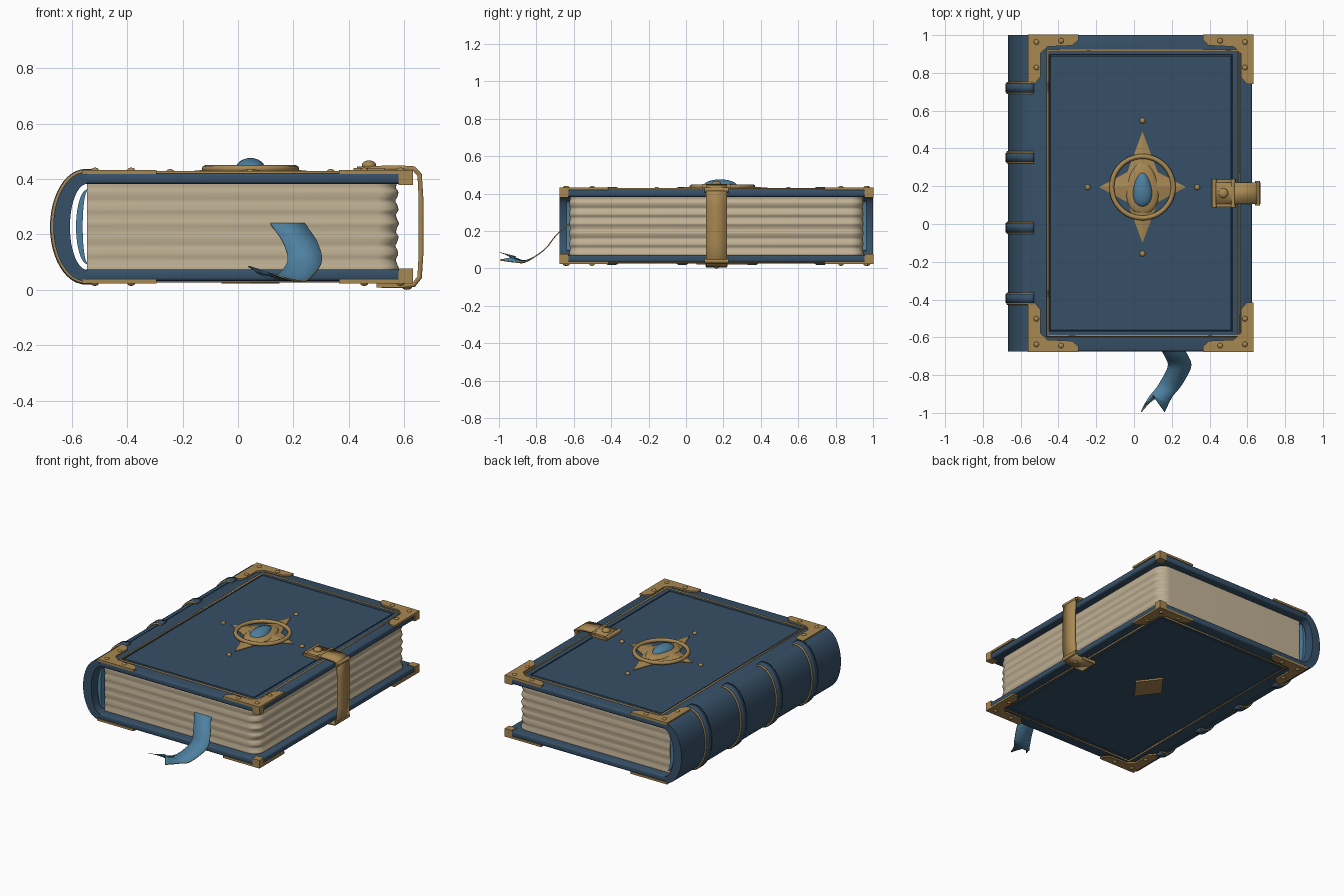
import bpy, bmesh, math
from mathutils import Vector

old = bpy.data.objects.get("Cube")
if old:
    bpy.data.objects.remove(old, do_unlink=True)

CX, CY, MID = 0.035, 0.163, 0.2275      # centre of the cover, mid height
EX, EY = 0.045, 0.195                   # centre of the ornaments
Y0, Y1 = -0.675, 1.0                    # ends of the book


def material(name, rgb):
    m = bpy.data.materials.new(name)
    m.use_nodes = True
    m.diffuse_color = (*rgb, 1)
    m.node_tree.nodes["Principled BSDF"].inputs["Base Color"].default_value = (*rgb, 1)
    return m


NAVY = material("navy leather", (0.037, 0.08, 0.135))
GOLD = material("old gold", (0.39, 0.245, 0.085))
PAPER = material("parchment", (0.53, 0.44, 0.30))
BLUE = material("light blue", (0.075, 0.215, 0.35))


def finish(bm, name, *mats, flip=False, angle=35):
    """Turn a bmesh into an object; flip mirrors it to the back cover."""
    if flip:
        for v in bm.verts:
            v.co.z = 2 * MID - v.co.z
    bmesh.ops.recalc_face_normals(bm, faces=bm.faces)
    me = bpy.data.meshes.new(name)
    bm.to_mesh(me)
    bm.free()
    for m in mats:
        me.materials.append(m)
    me.shade_smooth()
    me.set_sharp_from_angle(angle=math.radians(angle))
    ob = bpy.data.objects.new(name, me)
    bpy.context.collection.objects.link(ob)
    return ob


def loft(name, rings, mat, flip=False, angle=35):
    """Skin closed rings of points and cap both ends."""
    bm = bmesh.new()
    vs = [[bm.verts.new(p) for p in ring] for ring in rings]
    n = len(vs[0])
    for a, b in zip(vs, vs[1:]):
        for i in range(n):
            bm.faces.new((a[i], a[(i + 1) % n], b[(i + 1) % n], b[i]))
    bm.faces.new(vs[0])
    bm.faces.new(vs[-1])
    return finish(bm, name, mat, flip=flip, angle=angle)


def plate(name, outline, z0, z1, mat, flip=False):
    return loft(name, [[(x, y, z) for x, y in outline] for z in (z0, z1)], mat, flip)


def box(name, x0, x1, y0, y1, z0, z1, mat, flip=False):
    return plate(name, [(x0, y0), (x1, y0), (x1, y1), (x0, y1)], z0, z1, mat, flip)


def strip(name, rows, thick, *mats):
    """Open sheet from rows of points, given thickness."""
    bm = bmesh.new()
    vs = [[bm.verts.new(p) for p in row] for row in rows]
    for a, b in zip(vs, vs[1:]):
        for i in range(len(a) - 1):
            bm.faces.new((a[i], a[i + 1], b[i + 1], b[i]))
    ob = finish(bm, name, *mats)
    mod = ob.modifiers.new("thickness", 'SOLIDIFY')
    mod.thickness, mod.offset = thick, 0
    mod.material_offset_rim = len(mats) - 1
    return ob


def dome(name, centre, size, mat, flip=False, taper=0.0):
    bm = bmesh.new()
    bmesh.ops.create_uvsphere(bm, u_segments=24, v_segments=12, radius=1)
    for v in bm.verts:
        x, y, z = v.co
        v.co = Vector(centre) + Vector((x * (1 - taper * y) * size[0], y * size[1], z * size[2]))
    return finish(bm, name, mat, flip=flip, angle=60)


def wire(name, pts, radius, mat, cyclic=False):
    cu = bpy.data.curves.new(name, 'CURVE')
    cu.dimensions, cu.bevel_depth, cu.bevel_resolution = '3D', radius, 2
    sp = cu.splines.new('POLY')
    sp.points.add(len(pts) - 1)
    for p, co in zip(sp.points, pts):
        p.co = (*co, 1)
    sp.use_cyclic_u = cyclic
    cu.materials.append(mat)
    bpy.context.collection.objects.link(bpy.data.objects.new(name, cu))


def smooth_path(pts, steps=6):
    """Catmull-Rom samples through the points."""
    p = [Vector(q) for q in pts]
    p = [2 * p[0] - p[1]] + p + [2 * p[-1] - p[-2]]
    out = []
    for a, b, c, d in zip(p, p[1:], p[2:], p[3:]):
        for k in range(steps):
            t = k / steps
            out.append(b + (c - a) * t / 2 + (a * 2 - b * 5 + c * 4 - d) * t**2 / 2
                       + (b * 3 - a - c * 3 + d) * t**3 / 2)
    return out + [p[-2]]


def arc(cx, rx, rz, n=24):
    return [(cx - rx * math.sin(math.pi * i / n), MID + rz * math.cos(math.pi * i / n))
            for i in range(n + 1)]


# Page block: rounded fore-edge corners and rippled leaves
def page_ring(z, wave):
    x1, y0, y1, r = 0.575 + 0.007 * wave, -0.622 - 0.002 * wave, 0.947 + 0.002 * wave, 0.07
    ring = [(-0.545, y1, z), (-0.545, y0, z)]
    for cy, start in ((y0 + r, -90), (y1 - r, 0)):
        for k in range(9):
            a = math.radians(start + k * 90 / 8)
            ring.append((x1 - r + r * math.cos(a), cy + r * math.sin(a), z))
    return ring


loft("page_block", [page_ring(0.065 + 0.325 * i / 50, math.sin(i * 0.76) * (0.7 + 0.3 * math.sin(i)))
                    for i in range(51)], PAPER, angle=50)

# Spine shell and the lining inside it
for name, outer, inner, y0, y1, mat in (
        ("spine", arc(-0.55, 0.117, 0.197), arc(-0.545, 0.062, 0.155), Y0, Y1, NAVY),
        ("spine_lining", arc(-0.543, 0.042, 0.135), arc(-0.543, 0.018, 0.13), -0.64, 0.965, BLUE)):
    section = outer + inner[::-1]
    loft(name, [[(x, y, z) for x, z in section] for y in (y0, y1)], mat)

# Raised spine bands with gold edging
for n, y in enumerate((0.72, 0.353, -0.02, -0.395)):
    path = [(-0.53, MID + 0.2)] + arc(-0.55, 0.12, 0.2) + [(-0.53, MID - 0.2)]
    strip(f"spine_band_{n}", [[(x, y + s, z) for s in (-0.024, 0.024)] for x, z in path], 0.018, NAVY)
    for s in (-0.027, 0.027):
        wire(f"band_edging_{n}", [(x, y + s, z) for x, z in path], 0.006, GOLD)

# Corner fitting outline, as distances inward from the cover corner
CORNER = [(0, 0), (0.268, 0), (0.268, 0.028), (0.235, 0.058), (0.105, 0.064),
          (0.066, 0.1), (0.066, 0.225), (0.035, 0.262), (0, 0.262)]

for side, flip in (("front", False), ("back", True)):
    # Cover board with rounded edges and a grooved panel
    bm = bmesh.new()
    bmesh.ops.create_cube(bm, size=1)
    for v in bm.verts:
        v.co = (CX + v.co.x * 1.18, CY + v.co.y * (Y1 - Y0), 0.4025 + v.co.z * 0.04)
    bmesh.ops.bevel(bm, geom=bm.edges[:], offset=0.011, segments=3, profile=0.5, affect='EDGES')
    bm.normal_update()
    panel = max((f for f in bm.faces if f.normal.z > 0.9), key=lambda f: f.calc_area())
    for width, depth in ((0.132, 0), (0.003, -0.009), (0.005, 0), (0.003, 0.009)):
        bmesh.ops.inset_region(bm, faces=[panel], thickness=width, depth=depth)
    finish(bm, side + "_cover", NAVY, flip=flip)

    # Gold border line
    z = 2 * MID - 0.4225 if flip else 0.4225
    wire(side + "_border", [(-0.457, -0.592, z), (0.556, -0.592, z), (0.556, 0.92, z), (-0.457, 0.92, z)],
         0.007, GOLD, True)

    # Corner fittings with rivets; the fore-edge ones wrap the board
    for sx in (-1, 1):
        for sy in (-1, 1):
            def at(u, v):
                return CX + sx * (0.597 - u), CY + sy * (0.84 - v)
            plate(side + "_corner", [at(u, v) for u, v in CORNER], 0.418, 0.432, GOLD, flip)
            for u, v in ((0.045, 0.04), (0.176, 0.033), (0.045, 0.175)):
                dome(side + "_corner_rivet", (*at(u, v), 0.432), (0.014, 0.014, 0.009), GOLD, flip)
            if sx > 0:
                (xa, ya), (xb, yb) = at(0, 0), at(0.053, 0.048)
                box(side + "_corner_cap", xb, xa, ya, yb, 0.378, 0.431, GOLD, flip)

# Four-pointed star with ridged arms
bm = bmesh.new()
tips = [(0.23, 0), (0.08, 0.08), (0, 0.295), (-0.08, 0.08), (-0.23, 0), (-0.08, -0.08), (0, -0.295), (0.08, -0.08)]
low = [bm.verts.new((EX + x, EY + y, 0.415)) for x, y in tips]
rim = [bm.verts.new((EX + x, EY + y, 0.427)) for x, y in tips]
apex = bm.verts.new((EX, EY, 0.45))
for i in range(8):
    j = (i + 1) % 8
    bm.faces.new((low[i], low[j], rim[j], rim[i]))
    bm.faces.new((rim[i], rim[j], apex))
finish(bm, "star", GOLD, angle=10)

# Ring, bezel, gem and outlying beads
wire("star_ring", [(EX + 0.163 * math.cos(a), EY + 0.163 * math.sin(a), 0.437)
                   for a in (math.tau * i / 48 for i in range(48))], 0.013, GOLD, True)
dome("gem_bezel", (EX, EY - 0.005, 0.43), (0.085, 0.14, 0.024), GOLD, taper=0.2)
dome("gem", (EX, EY - 0.012, 0.437), (0.052, 0.094, 0.039), BLUE, taper=0.25)
for dx, dy in ((0.29, 0), (-0.29, 0), (0, 0.352), (0, -0.352)):
    dome("star_bead", (EX + dx, EY + dy, 0.424), (0.015, 0.015, 0.012), GOLD)

# Diamond plate on the back cover
plate("back_diamond", [(EX + 0.105, EY), (EX, EY + 0.14), (EX - 0.105, EY), (EX, EY - 0.14)],
      0.418, 0.433, GOLD, True)

# Clasp: strap around the fore edge, end plates, hinge pins and stud
strap = [(0.43, 0.437), (0.58, 0.441), (0.635, 0.438), (0.656, 0.415), (0.661, 0.33), (0.661, 0.13),
         (0.656, 0.045), (0.635, 0.018), (0.58, 0.014), (0.51, 0.016)]
strip("clasp_strap", [[(x, CY + s, z) for s in (-0.056, 0.056)] for x, z in strap], 0.017, GOLD)
box("clasp_plate", 0.418, 0.53, CY - 0.073, CY + 0.073, 0.418, 0.439, GOLD)
box("clasp_back_plate", 0.5, 0.6, CY - 0.06, CY + 0.06, 0.009, 0.03, GOLD)
for x, z in ((0.654, 0.42), (0.654, 0.04), (0.425, 0.436), (0.525, 0.438)):
    h = 0.064 if x > 0.6 else 0.075
    wire("clasp_pin", [(x, CY - h, z), (x, CY + h, z)], 0.013, GOLD)
dome("clasp_stud", (0.473, CY, 0.45), (0.026, 0.026, 0.017), GOLD)
dome("clasp_back_stud", (0.61, CY, 0.009), (0.018, 0.018, 0.009), GOLD)

# Ribbon bookmark with a forked, tilted tail and gold edging
centre = smooth_path([(0.17, -0.6, 0.25), (0.185, -0.635, 0.23), (0.225, -0.7, 0.17), (0.24, -0.757, 0.1),
                      (0.19, -0.853, 0.04), (0.14, -0.917, 0.046), (0.1, -0.995, 0.065)])
rows = []
for i, c in enumerate(centre):
    t = i / (len(centre) - 1)
    tilt = 0.02 * max(0, t - 0.6) / 0.4
    notch = 0.085 * max(0, t - 0.85) / 0.15
    rows.append([c + Vector((-0.062, 0, tilt)), c + Vector((0.02 * notch, notch, 0)),
                 c + Vector((0.062, 0, -tilt))])
strip("ribbon", rows, 0.006, BLUE, GOLD)
